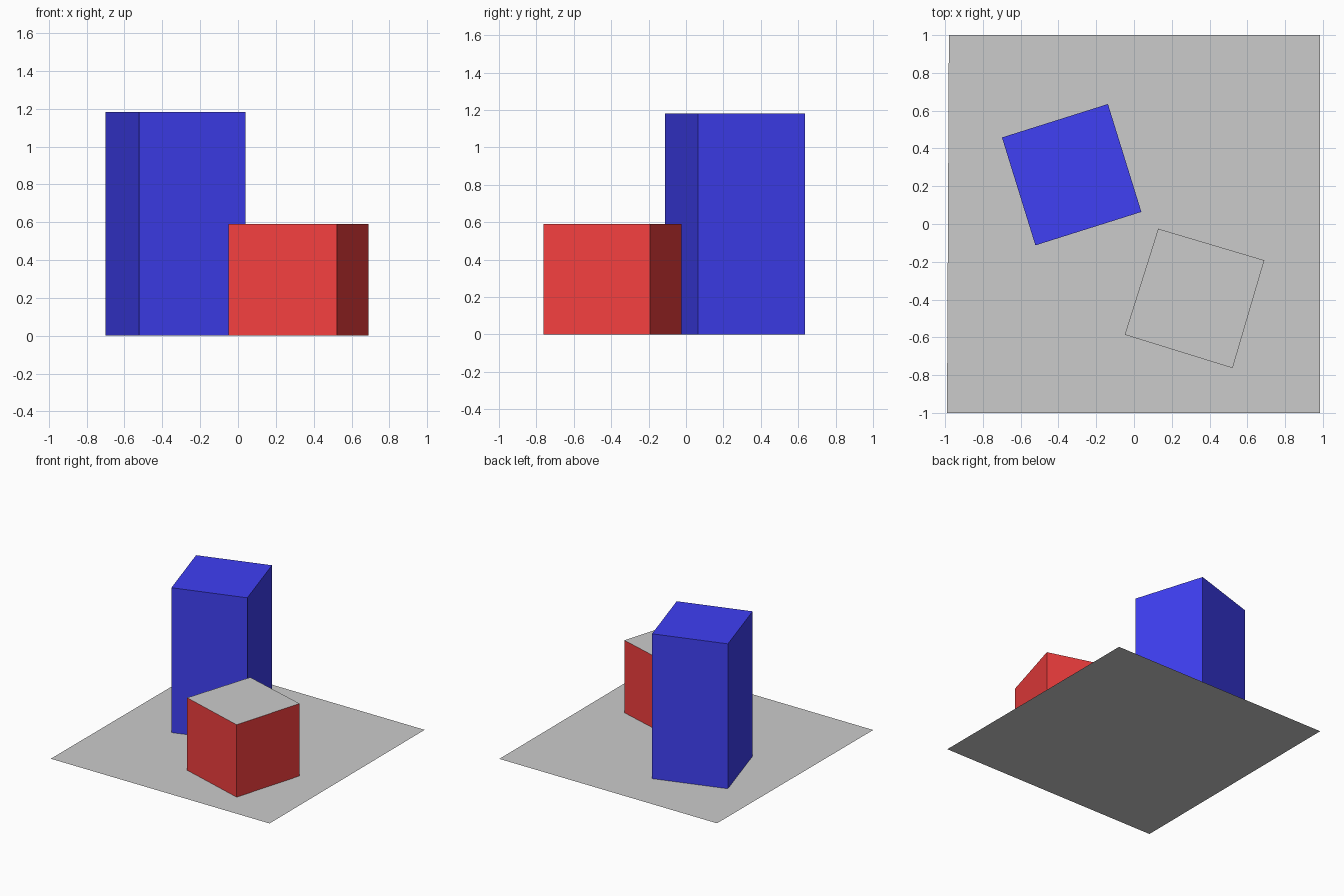
import bpy, bmesh

if "Cube" in bpy.data.objects:
    bpy.data.objects.remove(bpy.data.objects["Cube"])


def material(name, color):
    m = bpy.data.materials.new(name)
    m.diffuse_color = color
    m.use_nodes = True
    m.node_tree.nodes["Principled BSDF"].inputs["Base Color"].default_value = m.diffuse_color
    return m


def sheet(name, corners, z=0.0, height=0.0, cap=True, mat=None):
    """Flat polygon at z, or its walls (optionally capped) when height is given."""
    bm = bmesh.new()
    low = [bm.verts.new((x, y, z)) for x, y in corners]
    if height:
        high = [bm.verts.new((x, y, z + height)) for x, y in corners]
        n = len(low)
        for i in range(n):
            j = (i + 1) % n
            bm.faces.new((low[i], low[j], high[j], high[i]))
        if cap:
            bm.faces.new(high)
    else:
        bm.faces.new(low)
    me = bpy.data.meshes.new(name)
    bm.to_mesh(me)
    bm.free()
    if mat:
        me.materials.append(mat)
    ob = bpy.data.objects.new(name, me)
    bpy.context.collection.objects.link(ob)
    return ob


red = material("red", (0.9, 0.05, 0.05, 1))
blue = material("blue", (0.05, 0.05, 0.9, 1))

# Footprints, counter-clockwise
floor = [(-0.99, -1), (0.985, -1), (0.985, 1), (-0.98, 1)]
short = [(-0.049, -0.586), (0.522, -0.763), (0.69, -0.192), (0.128, -0.025)]
tall = [(-0.522, -0.113), (0.039, 0.064), (-0.138, 0.635), (-0.699, 0.458)]

# Thin floor sheet
sheet("floor", floor)

# Short block: red walls with a plain grey top
sheet("short_block_walls", short, height=0.591, cap=False, mat=red)
sheet("short_block_top", short, z=0.591)

# Tall block, blue all over
sheet("tall_block", tall, height=1.182, mat=blue)
